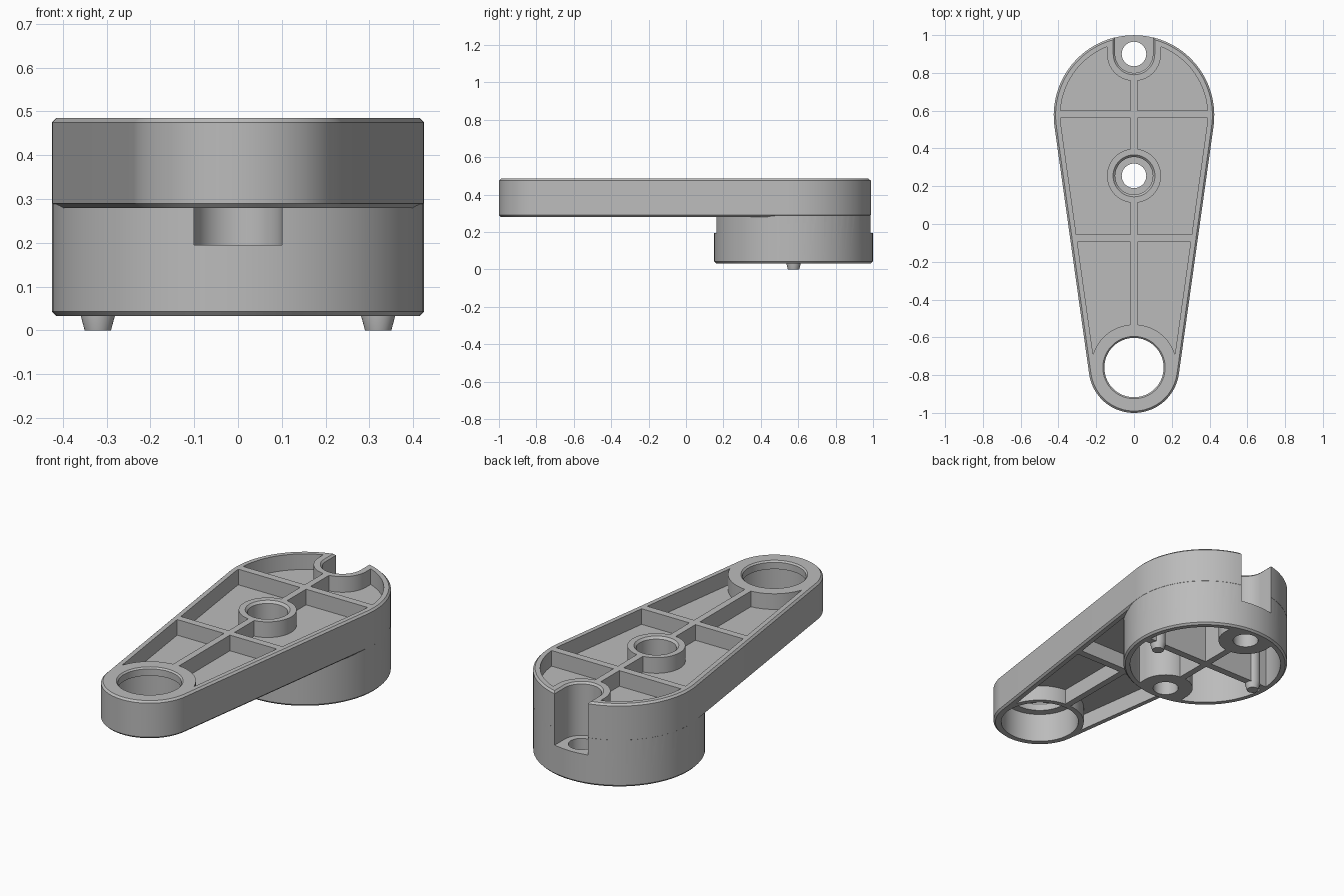
import bpy, bmesh
from math import sin, cos, pi, asin

cube = bpy.data.objects.get("Cube")
if cube:
    bpy.data.objects.remove(cube, do_unlink=True)

BIG_Y, SMALL_Y = 0.575, -0.76      # centres of the two round ends
BORE_Y, SLOT_Y = 0.255, 0.9        # screw positions
BOTTOM, ARM, TOP = 0.033, 0.28, 0.485
WEB_LOW, WEB_HIGH = 0.365, 0.4
SEAT = 0.195                       # screw head seat height

grey = bpy.data.materials.new("grey plastic")
grey.use_nodes = True
grey.diffuse_color = (0.5, 0.5, 0.5, 1)
grey.node_tree.nodes["Principled BSDF"].inputs["Base Color"].default_value = grey.diffuse_color


# Outlines, all counter-clockwise
def arc(x, y, r, start, end, n):
    return [(x + r * cos(start + (end - start) * i / n),
             y + r * sin(start + (end - start) * i / n)) for i in range(n + 1)]


def circle(y, r, x=0, n=64):
    return arc(x, y, r, 0, 2 * pi, n)[:-1]


def teardrop(inset=0):
    a = asin((0.425 - 0.24) / (BIG_Y - SMALL_Y))
    return (arc(0, BIG_Y, 0.425 - inset, -a, pi + a, 64)
            + arc(0, SMALL_Y, 0.24 - inset, pi + a, 2 * pi - a, 48))


def rect(x0, x1, y0, y1):
    return [(x0, y0), (x1, y0), (x1, y1), (x0, y1)]


def slot(y, r, far, side):
    half = arc(0, y, r, pi, 2 * pi, 32) if side > 0 else arc(0, y, r, 0, pi, 32)
    return half + [(r * side, far), (-r * side, far)]


# Solid from stacked outlines
def loft(name, *layers):
    bm = bmesh.new()
    rings = [[bm.verts.new((x, y, z)) for x, y in pts] for z, pts in layers]
    n = len(rings[0])
    for low, high in zip(rings, rings[1:]):
        for i in range(n):
            j = (i + 1) % n
            bm.faces.new((low[i], low[j], high[j], high[i]))
    bm.faces.new(rings[0][::-1])
    bm.faces.new(rings[-1])
    mesh = bpy.data.meshes.new(name)
    bm.to_mesh(mesh)
    bm.free()
    ob = bpy.data.objects.new(name, mesh)
    bpy.context.collection.objects.link(ob)
    mesh.materials.append(grey)
    return ob


def prism(name, outline, z0, z1):
    return loft(name, (z0, outline), (z1, outline))


def combine(target, operation, *tools):
    for tool in tools:
        mod = target.modifiers.new("combine", "BOOLEAN")
        mod.operation, mod.solver, mod.object = operation, "EXACT", tool
        bpy.context.view_layer.objects.active = target
        bpy.ops.object.modifier_apply(modifier=mod.name)
        bpy.data.objects.remove(tool, do_unlink=True)


def ribs(z0, z1, *cross_ys):
    made = [prism("long_rib", rect(-0.018, 0.018, -1.2, 1.2), z0, z1)]
    for y in cross_ys:
        made.append(prism("cross_rib", rect(-0.6, 0.6, y - 0.02, y + 0.02), z0, z1))
    return made


# Outer body: tapered arm over a round base
body = loft("lever_arm", (ARM, teardrop(0.01)), (ARM + 0.01, teardrop()),
            (TOP - 0.01, teardrop()), (TOP, teardrop(0.01)))
base = loft("base", (BOTTOM, circle(BIG_Y, 0.415)), (BOTTOM + 0.01, circle(BIG_Y, 0.4245)),
            (0.38, circle(BIG_Y, 0.4245)))
combine(body, "UNION", base)

# Upper pockets, leaving ribs and screw walls
upper = prism("upper_pockets", teardrop(0.035), WEB_HIGH, 0.6)
combine(upper, "DIFFERENCE", *ribs(0.3, 0.7, 0.58, -0.075),
        prism("bore_wall", circle(BORE_Y, 0.143), 0.3, 0.7),
        prism("slot_wall", slot(SLOT_Y, 0.143, 1.2, 1), 0.3, 0.7),
        prism("eye_wall", circle(SMALL_Y, 0.228), 0.3, 0.7))

# Lower arm pockets, stopping at the round base
lower = prism("lower_pockets", teardrop(0.035), 0.2, WEB_LOW)
combine(lower, "DIFFERENCE", *ribs(0.1, 0.5, -0.075),
        prism("base_wall", circle(BIG_Y, 0.425), 0.1, 0.5),
        prism("bore_wall", circle(BORE_Y, 0.14), 0.1, 0.5),
        prism("eye_wall", circle(SMALL_Y, 0.228), 0.1, 0.5))

# Hollow of the round base, leaving screw posts and ribs
hollow = prism("base_hollow", circle(BIG_Y, 0.39), -0.1, WEB_LOW)
combine(hollow, "DIFFERENCE", *ribs(-0.2, 0.5, 0.58),
        prism("front_post", slot(BORE_Y, 0.14, 0, -1), -0.2, 0.5),
        prism("back_post", slot(SLOT_Y, 0.14, 1.2, 1), -0.2, 0.5))
combine(body, "DIFFERENCE", upper, lower, hollow)

# Screw seats, screw holes and the stepped eye
combine(body, "DIFFERENCE",
        loft("back_slot", (SEAT, slot(SLOT_Y, 0.1, 1.2, 1)), (TOP - 0.01, slot(SLOT_Y, 0.1, 1.2, 1)),
             (TOP + 0.02, slot(SLOT_Y, 0.13, 1.2, 1))),
        prism("front_slot", slot(BORE_Y, 0.1, -0.1, -1), SEAT, ARM - 0.0005),
        loft("front_bore", (SEAT + 0.001, circle(BORE_Y, 0.0995)), (TOP - 0.012, circle(BORE_Y, 0.0995)),
             (TOP + 0.02, circle(BORE_Y, 0.13))),
        prism("front_hole", circle(BORE_Y, 0.065, n=40), -0.1, 0.25),
        prism("back_hole", circle(SLOT_Y, 0.065, n=40), -0.1, 0.25),
        loft("eye", (0.1, circle(SMALL_Y, 0.2)), (0.44, circle(SMALL_Y, 0.2)),
             (0.44, circle(SMALL_Y, 0.157)), (TOP - 0.008, circle(SMALL_Y, 0.157)),
             (TOP + 0.02, circle(SMALL_Y, 0.185))))

# Locating pegs on tall pins
pegs = []
for name, x in (("left_peg", 0.32), ("right_peg", -0.32)):
    pegs.append(loft(name, (0, circle(BIG_Y, 0.03, x, 32)), (BOTTOM + 0.004, circle(BIG_Y, 0.04, x, 32)),
                     (0.38, circle(BIG_Y, 0.04, x, 32))))

for ob in [body] + pegs:
    bpy.ops.object.select_all(action="DESELECT")
    ob.select_set(True)
    bpy.context.view_layer.objects.active = ob
    bpy.ops.object.shade_smooth_by_angle(angle=pi / 6)
